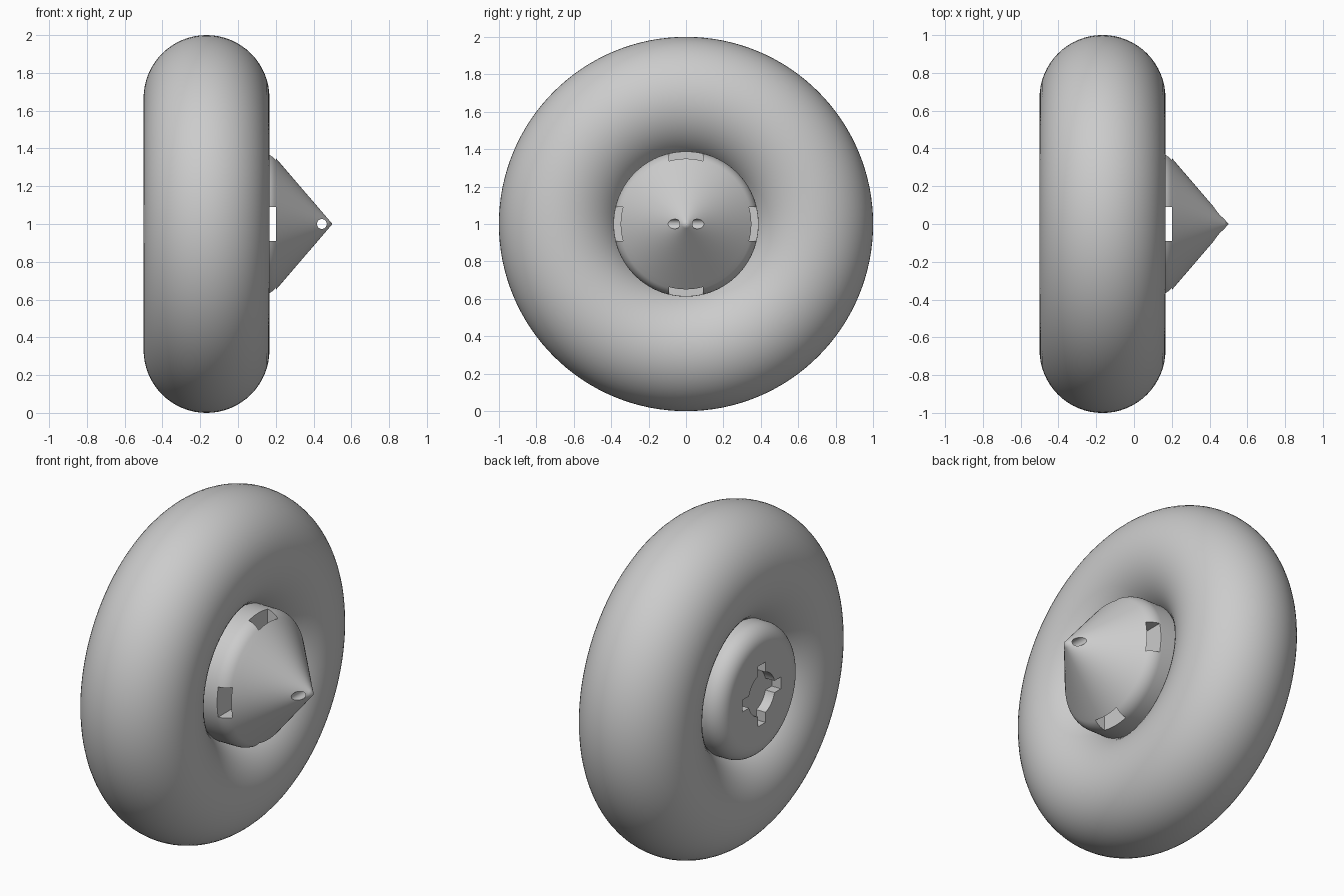
import bpy, bmesh, math
from mathutils import Matrix, Vector

if "Cube" in bpy.data.objects:
    bpy.data.objects.remove(bpy.data.objects["Cube"], do_unlink=True)

grey = bpy.data.materials.new("plain_grey")
grey.use_nodes = True
colour = (0.6, 0.6, 0.6, 1)
grey.diffuse_color = colour
grey.node_tree.nodes["Principled BSDF"].inputs["Base Color"].default_value = colour

CENTRE = Vector((0, 0, 1))


def select_only(obj):
    bpy.ops.object.select_all(action='DESELECT')
    obj.select_set(True)
    bpy.context.view_layer.objects.active = obj


def smooth(obj):
    select_only(obj)
    bpy.ops.object.shade_smooth_by_angle(angle=math.radians(30))


def lathe(name, profile, steps=128):
    """Spin (x, radius) points about the x axis."""
    bm = bmesh.new()
    verts = [bm.verts.new((x, 0, r)) for x, r in profile]
    edges = [bm.edges.new(pair) for pair in zip(verts, verts[1:])]
    bmesh.ops.spin(bm, geom=verts + edges, cent=(0, 0, 0), axis=(1, 0, 0),
                   angle=math.tau, steps=steps, use_duplicate=False)
    bmesh.ops.remove_doubles(bm, verts=bm.verts, dist=1e-5)
    bmesh.ops.recalc_face_normals(bm, faces=bm.faces)
    mesh = bpy.data.meshes.new(name)
    bm.to_mesh(mesh)
    bm.free()
    obj = bpy.data.objects.new(name, mesh)
    obj.location = CENTRE
    bpy.context.collection.objects.link(obj)
    mesh.materials.append(grey)
    return obj


def carve(target, cutter):
    """Subtract the cutter from the target, then discard it."""
    cutter.hide_render = True
    cutter.data.materials.append(grey)
    select_only(target)
    mod = target.modifiers.new("cut", 'BOOLEAN')
    mod.operation, mod.solver, mod.object = 'DIFFERENCE', 'EXACT', cutter
    bpy.ops.object.modifier_apply(modifier=mod.name)
    bpy.data.objects.remove(cutter, do_unlink=True)


def box(centre, size):
    bpy.ops.mesh.primitive_cube_add(size=1, location=CENTRE + Vector(centre))
    obj = bpy.context.object
    obj.data.transform(Matrix.Diagonal((*size, 1)))
    return obj


def rod(centre, radius, depth, rotation):
    bpy.ops.mesh.primitive_cylinder_add(vertices=64, radius=radius, depth=depth,
                                        location=CENTRE + Vector(centre), rotation=rotation)
    return bpy.context.object


# Tyre
bpy.ops.mesh.primitive_torus_add(major_radius=2 / 3, minor_radius=1 / 3,
                                 major_segments=128, minor_segments=64,
                                 location=CENTRE + Vector((-1 / 6, 0, 0)),
                                 rotation=(0, math.pi / 2, 0))
tyre = bpy.context.object
tyre.name = "tyre"
tyre.data.materials.append(grey)
smooth(tyre)

# Hub: flat back, rounded shoulders, conical nose
BACK, TIP, RADIUS, FILLET, SHOULDER = -0.5, 0.5, 0.388, 0.1, 1 / 6
slope = math.atan2(TIP - SHOULDER, RADIUS)      # tilt of the nose normal
turn = math.pi / 2 - math.atan2(TIP - SHOULDER, RADIUS)
turn = math.pi / 2 - turn if turn > math.pi / 2 else math.atan2(RADIUS, TIP - SHOULDER)


def arc(cx, start, end, n=10):
    for i in range(n + 1):
        a = start + (end - start) * i / n
        yield cx + FILLET * math.sin(a), RADIUS - FILLET + FILLET * math.cos(a)


front_cx = SHOULDER - FILLET * math.tan(turn / 2)
profile = [(BACK, 0), (BACK, 0.22)]
profile += arc(BACK + FILLET, -math.pi / 2, 0)
profile += arc(front_cx, 0, turn)
profile += [(x, (TIP - x) * RADIUS / (TIP - SHOULDER)) for x in (0.22, 0.4, 0.48)]
profile.append((TIP, 0))
hub = lathe("hub", profile)

# Crossed slots through the shoulder
carve(hub, box((SHOULDER, 0, 0), (0.067, 1, 0.18)))
carve(hub, box((SHOULDER, 0, 0), (0.067, 0.18, 1)))

# Pin hole through the nose
carve(hub, rod((0.444, 0, 0), 0.026, 0.5, (math.pi / 2, 0, 0)))

# Keyed socket in the back
depth = 0.12
carve(hub, rod((BACK, 0, 0), 0.125, depth, (0, math.pi / 2, 0)))
for size in ((depth, 0.36, 0.07), (depth, 0.07, 0.36)):
    carve(hub, box((BACK, 0, 0), size))
smooth(hub)
